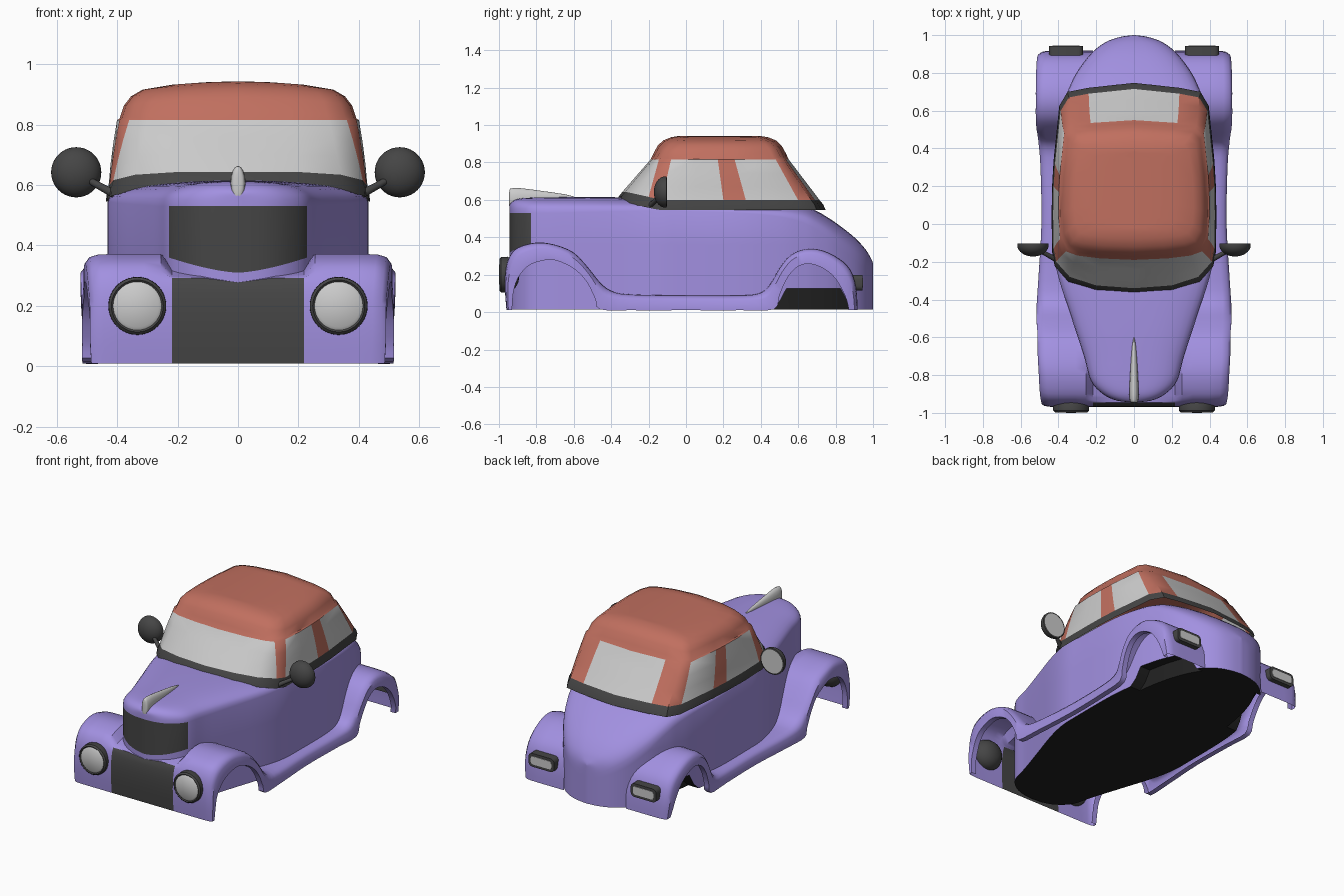
import bpy, bmesh, math
from mathutils import Matrix, Vector

if "Cube" in bpy.data.objects:
    bpy.data.objects.remove(bpy.data.objects["Cube"])


def material(name, rgb):
    m = bpy.data.materials.new(name)
    m.diffuse_color = (*rgb, 1)
    m.use_nodes = True
    m.node_tree.nodes["Principled BSDF"].inputs["Base Color"].default_value = m.diffuse_color
    return m


PURPLE = material("purple", (0.36, 0.28, 0.75))
RED = material("red", (0.53, 0.16, 0.115))
DARK = material("dark", (0.06, 0.06, 0.06))
BLACK = material("black", (0.015, 0.015, 0.015))
GLASS = material("glass", (0.55, 0.55, 0.55))


def finish(name, bm, mats, angle=40):
    me = bpy.data.meshes.new(name)
    bmesh.ops.remove_doubles(bm, verts=bm.verts, dist=1e-5)
    bm.to_mesh(me)
    bm.free()
    for m in mats:
        me.materials.append(m)
    ob = bpy.data.objects.new(name, me)
    bpy.context.collection.objects.link(ob)
    ob.modifiers.new("mirror", 'MIRROR').merge_threshold = 0.0005
    bpy.ops.object.select_all(action='DESELECT')
    ob.select_set(True)
    bpy.context.view_layer.objects.active = ob
    bpy.ops.object.shade_smooth_by_angle(angle=math.radians(angle))
    return ob


def refine(pts, n):
    """Catmull-Rom through tuples of numbers."""
    out = []
    last = len(pts) - 1
    for i in range(last):
        a, b, c, d = (pts[max(0, min(last, i + k))] for k in (-1, 0, 1, 2))
        for s in range(n):
            t = s / n
            out.append(tuple(q + 0.5 * t * (r - p + t * (2 * p - 5 * q + 4 * r - e + t * (3 * (q - r) + e - p)))
                             for p, q, r, e in zip(a, b, c, d)))
    return out + [tuple(pts[-1])]


def skin(name, rows, mats, pick=lambda i, j, c: 0):
    """Quad grid over rows of points; pick returns a material slot, or None to skip the face."""
    bm = bmesh.new()
    vs = [[bm.verts.new(p) for p in r] for r in rows]
    for i in range(len(rows) - 1):
        for j in range(len(rows[0]) - 1):
            q = (vs[i][j], vs[i][j + 1], vs[i + 1][j + 1], vs[i + 1][j])
            k = pick(i, j, sum((v.co for v in q), Vector()) / 4)
            if k is not None:
                bm.faces.new(q).material_index = k
    bmesh.ops.delete(bm, geom=[v for v in bm.verts if not v.link_faces], context='VERTS')
    return finish(name, bm, mats)


# Main body: sections along y (y, half width, top z, shoulder z)
stations = [(-.945, 0, .565, .53), (-.935, .09, .585, .53), (-.9, .165, .605, .53), (-.83, .228, .612, .53),
            (-.7, .265, .614, .53), (-.5, .33, .615, .535), (-.3, .395, .612, .54), (-.15, .427, .6, .545),
            (0, .431, .585, .54), (.3, .428, .58, .53), (.5, .405, .58, .51), (.62, .378, .57, .48),
            (.7, .352, .54, .44), (.8, .305, .478, .37), (.9, .23, .4, .29), (.96, .155, .335, .24),
            (.99, .075, .285, .2), (1, 0, .26, .19)]
rows = []
for y, w, zt, zm in refine(stations, 4):
    w = max(w, 0)
    arc = [math.radians(90 - 90 * k / 8) for k in range(9)]
    row = [(w * max(0, math.cos(a)) ** .75, y, zm + (zt - zm) * max(0, math.sin(a)) ** .75) for a in arc]
    # the sill is notched above the rear wheels
    well = .11 * max(0, min(1, (y - .485) / .04, (.875 - y) / .04))
    zg = .31 + .05 * min(1, w / .228) ** 1.5
    row += [(w, y, min(zg, zm - .01)), (w, y, .015 + well), (w * .82, y, .015 + well),
            (w * .82, y, .015), (0, y, .015)]
    rows.append(row)
skin("body", rows, [PURPLE, DARK, BLACK],
     lambda i, j, c: 2 if j >= 10 else 1 if j == 8 and c.y < -.83 else 0)

# Fenders and running board in one strip: outer edge (y, z), wheel opening edge (y, z), outer x
strip = [(-.96, .01, -.93, .01, .485), (-.968, .12, -.925, .09, .49), (-.965, .22, -.91, .155, .49),
         (-.945, .295, -.88, .21, .495), (-.9, .345, -.83, .255, .5), (-.8, .372, -.74, .28, .505),
         (-.7, .36, -.67, .268, .51), (-.6, .318, -.59, .225, .51), (-.52, .235, -.53, .16, .515),
         (-.46, .16, -.485, .07, .515), (-.4, .115, -.46, .015, .515), (-.3, .095, -.3, .01, .507),
         (0, .09, 0, .01, .49), (.3, .09, .3, .01, .495), (.4, .105, .47, .015, .505),
         (.45, .15, .5, .09, .51), (.5, .235, .535, .17, .517), (.56, .305, .58, .23, .52),
         (.64, .338, .64, .258, .52), (.73, .33, .71, .245, .52), (.82, .285, .78, .2, .518),
         (.88, .225, .83, .13, .515), (.91, .13, .86, .06, .51), (.918, .01, .87, .01, .5)]
rows = []
for yo, zo, yi, zi, xo in refine(strip, 3):
    row = []
    for x, cap in ((0, .278), (.12, .293), (.218, .292), (.255, .345), (.31, 1), (.4, 1)):
        slope = .25 * max(0, yo + .945) if yo < -.7 else .1
        row.append((x, yo, min(zo, cap + slope) if yo < -.5 else zo))
    for dx, t in ((.045, .02), (.015, .12), (0, .35), (0, 1), (.035, 1)):
        row.append((xo - dx, yo + (yi - yo) * t, zo + (zi - zo) * t))
    rows.append(row)


def fender_mat(i, j, c):
    if j < 2:
        return None if c.y > -.78 else 1 if c.y < -.945 else 0
    if j == 2 and -.7 < c.y < .8 or j == 3 and -.52 < c.y < .72:
        return None
    return 0


skin("fenders_and_running_boards", rows, [PURPLE, DARK], fender_mat)

# Cabin: half outlines at belt and at window top, then a crowned roof
low = [(0, -.34), (.2, -.325), (.34, -.28), (.412, -.2), (.425, -.13), (.428, .05), (.425, .2), (.418, .32),
       (.388, .6), (.345, .67), (.24, .69), (0, .715)]
high = [(0, -.19), (.18, -.182), (.3, -.167), (.36, -.145), (.392, -.08), (.4, .05), (.398, .17), (.393, .26),
        (.37, .48), (.33, .522), (.23, .535), (0, .55)]


def lift(y):
    return .045 * max(0, min(1, (-y - .12) / .2))


rows = [[(x * 1.02, .18 + (y - .18) * 1.06, .545 + lift(y)) for x, y in low],
        [(x * 1.015, .18 + (y - .18) * 1.035, .575 + lift(y)) for x, y in low],
        [(x, y, .598 + lift(y)) for x, y in low]]
for t in (.33, .67, 1):
    b = .003 * math.sin(math.pi * t)
    rows.append([(a[0] + (c[0] - a[0]) * t + b * a[0] / .43, a[1] + (c[1] - a[1]) * t,
                  .598 + lift(a[1]) * (1 - t) + (.815 - .598) * t) for a, c in zip(low, high)])
for s, sy, z in ((.98, .955, .85), (.945, .895, .89), (.885, .815, .918), (.79, .7, .935),
                 (.55, .6, .941), (.28, .56, .942), (0, .55, .942)):
    rows.append([(x * s, .18 + (y - .18) * sy, z - .2 * (x * s) ** 2) for x, y in high])
windows = (0, 1, 2, 4, 5, 7, 10)
skin("cabin", rows, [RED, GLASS, DARK],
     lambda i, j, c: 2 if i < 2 else 1 if i < 5 and j in windows else 0)

# Hood ornament
rows = []
for y, w, zl, zh in refine([(-.946, .0, .6, .605), (-.944, .016, .558, .652), (-.93, .023, .548, .662),
                            (-.88, .025, .555, .662), (-.75, .018, .58, .645), (-.65, .01, .6, .63),
                            (-.6, .002, .605, .618)], 3):
    rows.append([(w * math.sin(math.pi * k / 8), y, (zl + zh) / 2 + (zh - zl) / 2 * math.cos(math.pi * k / 8))
                 for k in range(9)])
skin("hood_ornament", rows, [])


# Small round and boxy parts, modelled on the +x side and mirrored
def turned(name, x, z, profile, mats):
    """Lathe around an axis along y; profile of (radius, y)."""
    ring = [math.tau * k / 40 for k in range(41)]
    sk = [[(x + r * math.cos(a), y, z + r * math.sin(a)) for a in ring] for r, y in profile]
    return skin(name, sk[::-1], mats)


def block(name, centre, size, bevel, mats):
    bm = bmesh.new()
    bmesh.ops.create_cube(bm, size=1, matrix=Matrix.Translation(centre) @ Matrix.Diagonal((*size, 1)))
    es = [e for e in bm.edges if abs(e.verts[0].co.y - e.verts[1].co.y) > 1e-4]
    bmesh.ops.bevel(bm, geom=es, offset=bevel, segments=4, affect='EDGES', profile=.5)
    return finish(name, bm, mats)


# Headlights
turned("headlight_rim", .333, .2, [(.08, -.992), (.086, -.997), (.095, -.988), (.096, -.955), (.088, -.935),
                                   (.07, -.912), (.04, -.896), (0, -.89)], [DARK])
turned("headlight_lens", .333, .2, [(0, -1), (.07, -.998), (.083, -.988)], [GLASS])

# Tail lights
block("tail_light_housing", (.36, .915, .157), (.18, .056, .085), .025, [DARK])
block("tail_light_lens", (.36, .93, .157), (.145, .032, .052), .015, [GLASS])

# Wing mirrors and their arms
dome = [(.083 * math.sin(a), -.112 - .06 * math.cos(a)) for a in (math.pi / 2 * k / 10 for k in range(11))]
turned("mirror_shell", .535, .642, dome + [(.083, -.104), (.074, -.102)], [DARK])
turned("mirror_glass", .535, .642, [(.076, -.103), (0, -.103)], [GLASS])
a, b = Vector((.41, -.19, .57)), Vector((.5, -.14, .62))
bm = bmesh.new()
bmesh.ops.create_cone(bm, segments=12, radius1=.014, radius2=.011, depth=(b - a).length, cap_ends=True,
                      matrix=Matrix.Translation((a + b) / 2) @ (b - a).to_track_quat('Z', 'Y').to_matrix().to_4x4())
finish("mirror_arm", bm, [DARK])
